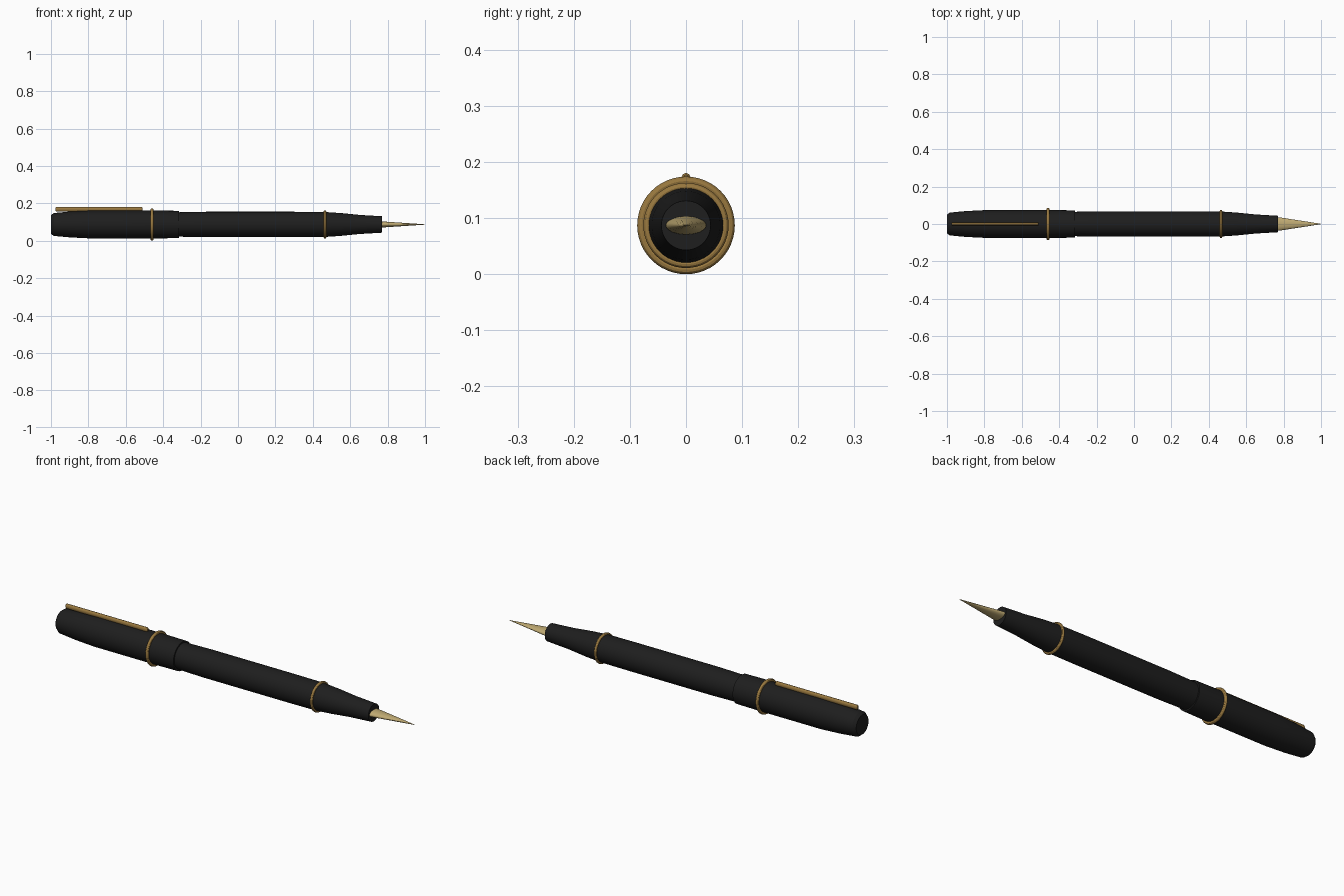
import bpy, bmesh, math

if "Cube" in bpy.data.objects:
    bpy.data.objects.remove(bpy.data.objects["Cube"])

AXIS_Z = 0.087
SIDES = 48


def material(name, rgb):
    m = bpy.data.materials.new(name)
    m.diffuse_color = (*rgb, 1)
    m.use_nodes = True
    m.node_tree.nodes["Principled BSDF"].inputs["Base Color"].default_value = m.diffuse_color
    return m


BLACK = material("black_resin", (0.013, 0.013, 0.013))
GOLD = material("gold_trim", (0.32, 0.19, 0.05))
PALE = material("pale_gold", (0.52, 0.40, 0.17))


def finish(ob, name, mat):
    ob.name = ob.data.name = name
    ob.data.materials.append(mat)
    bpy.ops.object.select_all(action='DESELECT')
    ob.select_set(True)
    bpy.context.view_layer.objects.active = ob
    bpy.ops.object.shade_smooth_by_angle(angle=math.radians(30))


def loft(name, sections, mat, z=AXIS_Z, sides=SIDES):
    """Closed skin through elliptical sections (x, half_y, half_z) along x."""
    bm = bmesh.new()
    rings = []
    for x, ry, rz in sections:
        rings.append([bm.verts.new((x, ry * math.cos(2 * math.pi * i / sides),
                                    z + rz * math.sin(2 * math.pi * i / sides)))
                      for i in range(sides)])
    for a, b in zip(rings, rings[1:]):
        for i in range(sides):
            j = (i + 1) % sides
            bm.faces.new((a[i], a[j], b[j], b[i]))
    bm.faces.new(rings[0])
    bm.faces.new(rings[-1])
    bmesh.ops.recalc_face_normals(bm, faces=bm.faces)
    me = bpy.data.meshes.new(name)
    bm.to_mesh(me)
    bm.free()
    ob = bpy.data.objects.new(name, me)
    bpy.context.collection.objects.link(ob)
    finish(ob, name, mat)


def turned(name, profile, mat):
    loft(name, [(x, r, r) for x, r in profile], mat)


def band(name, x, major, minor):
    bpy.ops.mesh.primitive_torus_add(
        location=(x, 0, AXIS_Z), rotation=(0, math.pi / 2, 0),
        major_radius=major, minor_radius=minor,
        major_segments=SIDES, minor_segments=12)
    finish(bpy.context.object, name, GOLD)


# Cap, barrel and grip, all turned about the pen axis
turned("cap", [(-1.0, 0.05), (-0.985, 0.061), (-0.9, 0.069), (-0.79, 0.0745),
               (-0.45, 0.0745), (-0.315, 0.073)], BLACK)
turned("barrel", [(-0.33, 0.065), (-0.17, 0.068), (0.3, 0.068), (0.465, 0.067)], BLACK)
turned("grip", [(0.46, 0.067), (0.55, 0.061), (0.65, 0.051), (0.77, 0.044)], BLACK)

# Gold trim bands
band("cap_band", -0.46, 0.079, 0.008)
band("grip_band", 0.465, 0.069, 0.007)

# Flattened pocket clip along the top of the cap
loft("clip", [(-0.975, 0.006, 0.009), (-0.97, 0.009, 0.0125),
              (-0.515, 0.009, 0.0125), (-0.51, 0.006, 0.009)], GOLD, z=0.168, sides=16)

# Flattened tapering nib
loft("nib", [(0.76, 0.036, 0.016), (0.775, 0.036, 0.016), (1.0, 0.001, 0.001)], PALE, sides=32)
